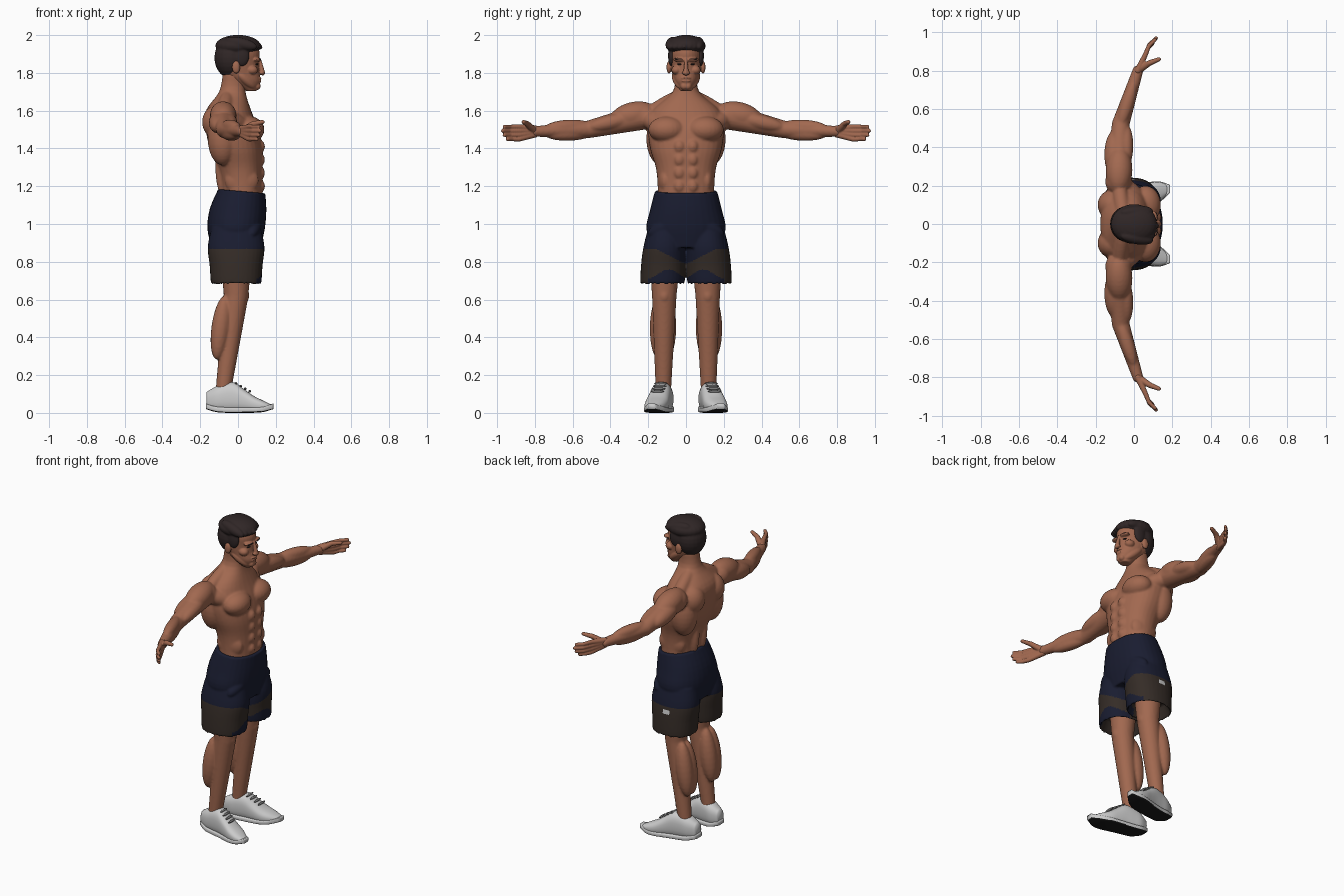
import bpy, bmesh, math
from mathutils import Vector, Matrix

if "Cube" in bpy.data.objects:
    bpy.data.objects.remove(bpy.data.objects["Cube"])

ahead, out, up = Vector((1, 0, 0)), Vector((0, 1, 0)), Vector((0, 0, 1))


def material(name, red, green, blue):
    made = bpy.data.materials.new(name)
    made.use_nodes = True
    made.diffuse_color = (red, green, blue, 1)
    shader = made.node_tree.nodes["Principled BSDF"]
    shader.inputs["Base Color"].default_value = made.diffuse_color
    shader.inputs["Roughness"].default_value = .7
    return made


skin = material("tan skin", .36, .14, .08)
dark_hair = material("dark hair", .03, .02, .02)
navy = material("navy cloth", .01, .012, .03)
brown = material("brown cloth", .035, .025, .02)
white = material("shoe white", .6, .6, .6)
black = material("sole black", .01, .01, .01)
grey = material("lace grey", .2, .2, .2)


def loft(bm, rows, axes, power=.9, sides=32, steps=4):
    """Skin smooth rings; a row is x, y, z and the half sizes along the two axes."""
    rows = [Vector(row) for row in rows]
    first, second = ("xyz".index(letter) for letter in axes)
    path = []
    for index in range(len(rows) - 1):
        start, end = rows[index], rows[index + 1]
        leave = (end - rows[max(index - 1, 0)]) / 2
        arrive = (rows[min(index + 2, len(rows) - 1)] - start) / 2
        for step in range(steps):
            t = step / steps
            ease = t * t * (3 - 2 * t)
            path.append(start.lerp(end, ease) + leave * t * (1 - t) ** 2 - arrive * t * t * (1 - t))
    path.append(rows[-1])
    rings = []
    for row in path:
        ring = []
        for side in range(sides):
            angle = math.tau * side / sides
            point = Vector(row[:3])
            for axis, size, wave in ((first, row[3], math.cos(angle)), (second, row[4], math.sin(angle))):
                point[axis] += size * math.copysign(abs(wave) ** power, wave)
            ring.append(bm.verts.new(point))
        rings.append(ring)
    for low, high in zip(rings, rings[1:]):
        for side in range(sides):
            after = (side + 1) % sides
            bm.faces.new((low[side], low[after], high[after], high[side]))
    bm.faces.new(rings[0])
    bm.faces.new(rings[-1])


def column(base, step, centres, depths, widths):
    """Rows of an upright loft at even heights."""
    return [(centre, 0, base + step * level, depth, width)
            for level, (centre, depth, width) in enumerate(zip(centres, depths, widths))]


def ball(bm, centre, *radii):
    place = Matrix.Translation(centre) @ Matrix.Diagonal((*radii, 1))
    bmesh.ops.create_uvsphere(bm, u_segments=24, v_segments=14, radius=1, matrix=place)


def along(start, end):
    turn = (end - start).to_track_quat('Z', 'Y').to_matrix().to_4x4()
    return Matrix.Translation((start + end) / 2) @ turn


def muscle(bm, bone, begin, finish_at, radius, shift=Vector()):
    """Spindle beside a bone, between two fractions of its length."""
    start, end = (bone[0].lerp(bone[1], part) + shift for part in (begin, finish_at))
    place = along(start, end) @ Matrix.Diagonal((radius, radius, (end - start).length / 2, 1))
    bmesh.ops.create_uvsphere(bm, u_segments=24, v_segments=14, radius=1, matrix=place)


def chain(bm, joints, radii):
    """Tapered links with round joints."""
    for joint, radius in zip(joints, radii):
        ball(bm, joint, radius, radius, radius)
    for start, end, wide, thin in zip(joints, joints[1:], radii, radii[1:]):
        bmesh.ops.create_cone(bm, cap_ends=True, segments=24, radius1=wide, radius2=thin,
                              depth=(end - start).length, matrix=along(start, end))


def mirror(bm):
    copies = bmesh.ops.duplicate(bm, geom=bm.verts[:] + bm.edges[:] + bm.faces[:])["geom"]
    for item in copies:
        if isinstance(item, bmesh.types.BMVert):
            item.co.y *= -1


def finish(name, bm, materials, voxel=None, rule=None):
    """Make the object, fuse its pieces if a voxel size is given, and colour it."""
    bmesh.ops.recalc_face_normals(bm, faces=bm.faces[:])
    mesh = bpy.data.meshes.new(name)
    bm.to_mesh(mesh)
    bm.free()
    part = bpy.data.objects.new(name, mesh)
    bpy.context.scene.collection.objects.link(part)
    if voxel:
        fuse = part.modifiers.new("fuse", 'REMESH')
        fuse.mode, fuse.voxel_size = 'VOXEL', voxel
        soften = part.modifiers.new("soften", 'SMOOTH')
        soften.factor, soften.iterations = .5, 3
        graph = bpy.context.evaluated_depsgraph_get()
        fused = bpy.data.meshes.new_from_object(part.evaluated_get(graph))
        part.modifiers.clear()
        part.data = fused
    part.data.materials.clear()
    for item in materials:
        part.data.materials.append(item)
    for face in part.data.polygons:
        face.use_smooth = True
        face.material_index = rule(face.center, face.normal) if rule else 0


# Joints of the left side
neck, shoulder = Vector((-.05, 0, 1.7)), Vector((-.08, .22, 1.57))
elbow, wrist = Vector((-.07, .52, 1.5)), Vector((.02, .8, 1.49))
hip, knee, ankle = Vector((-.01, .11, .9)), Vector((-.01, .115, .62)), Vector((-.08, .12, .1))
upper_arm, forearm, shin = (shoulder, elbow), (elbow, wrist), (knee, ankle)

# Torso and arms
bm = bmesh.new()
chain(bm, (shoulder, elbow, wrist), (.07, .046, .028))
muscle(bm, upper_arm, -.2, .6, .07, up * .02)
muscle(bm, upper_arm, .2, 1, .04, ahead * .03 + up * .01)
muscle(bm, upper_arm, .1, .9, .05, ahead * -.03)
for side in (-1, 1):
    muscle(bm, forearm, -.1, .8, .036, up * .02 * side)
muscle(bm, (neck, shoulder), -.1, 1.2, .04)
muscle(bm, (shoulder, ahead * .06 + out * .1 + up * 1.5), -.2, 1, .05)
ball(bm, (.06, .1, 1.5), .08, .1, .07)         # chest
ball(bm, (.02, .11, 1.23), .09, .04, .08)      # flank
ball(bm, (-.08, .13, 1.45), .08, .08, .14)     # side of back
ball(bm, (-.11, .1, 1.54), .08, .08, .09)      # shoulder blade
ball(bm, (-.08, .04, 1.3), .04, .03, .15)      # lower back
for row in range(4):                           # stomach
    ball(bm, (.11, .035, 1.2 + row * .07), .033, .032, .038)
mirror(bm)
loft(bm, column(1.1, .1, (.02, .02, .01, -.01, -.03, -.05, -.03, -.02),
                (.11, .11, .12, .14, .14, .12, .07, .06),
                (.15, .15, .16, .19, .2, .18, .07, .06)), "xy")
finish("torso_and_arms", bm, [skin], .0075)

# Hands, palms forward with thumbs up
bm = bmesh.new()
for row, reach in enumerate((.9, 1, .9, .7)):
    root = wrist + up * (.015 - row * .01)
    knuckle = wrist + ahead * .04 + out * .085 + up * (.025 - row * .022)
    middle = knuckle + (ahead * .02 + out * .05) * reach
    tip = middle + (ahead * .035 + out * .035) * reach
    chain(bm, (root, knuckle, middle, tip), (.018, .013, .011, .01))
thumb = wrist + ahead * .06 + out * .04 + up * .04
chain(bm, (wrist, thumb, thumb + ahead * .05 + out * .02 + up * .01), (.02, .015, .011))
mirror(bm)
finish("hands", bm, [skin], .004)

# Legs
bm = bmesh.new()
chain(bm, (hip, knee, ankle), (.09, .065, .04))
ball(bm, knee + ahead * .04, .03, .03, .04)
for side in (-1, 1):
    muscle(bm, shin, 0, .65, .05, ahead * -.058 + out * (.02 * side + .005))
mirror(bm)
finish("legs", bm, [skin], .0075)

# Head with brow, cheeks, nostrils, ears, lips, chin, jaw and nose
bm = bmesh.new()
ball(bm, (.1, .034, 1.87), .023, .036, .011)
ball(bm, (.075, .05, 1.815), .03, .027, .024)
ball(bm, (.126, .012, 1.8), .012, .009, .009)
ball(bm, (-.01, .09, 1.83), .022, .013, .034)
for height in (1.758, 1.772):
    ball(bm, (.11, .007, height), .015, .02, .006)
ball(bm, (.1, .01, 1.73), .02, .02, .02)
muscle(bm, (up * 1.8 + out * .065, Vector((.09, .025, 1.72))), 0, 1, .024)
mirror(bm)
chain(bm, (Vector((.115, 0, 1.87)), Vector((.13, 0, 1.8))), (.008, .014))
loft(bm, column(1.705, .05, (.07, .04, .01, 0, 0, 0), (.03, .08, .1, .11, .115, .1),
                (.03, .06, .074, .081, .083, .07)), "xy", 1)
finish("head", bm, [skin], .004)

# Eyes and eyebrows
bm = bmesh.new()
ball(bm, (.1, .034, 1.846), .007, .014, .004)
ball(bm, (.112, .037, 1.872), .011, .025, .005)
mirror(bm)
finish("eyes_and_eyebrows", bm, [dark_hair])

# Hair: sides, cap, crown and locks swept back
bm = bmesh.new()
ball(bm, (.02, .077, 1.89), .04, .018, .055)
mirror(bm)
ball(bm, (-.035, 0, 1.88), .09, .094, .11)
ball(bm, (0, 0, 1.943), .12, .104, .058)
for lock in range(-3, 4):
    fringe = Vector((.13 - abs(lock) * .01, lock * .026 - .01, 1.935))
    muscle(bm, (fringe, Vector((-.07, lock * .02, 1.975))), 0, 1, .032)
finish("hair", bm, [dark_hair], .005)


def shorts_rule(spot, normal):
    """Brown hem with a navy blotch in front, and a small pale tab on the left."""
    side = abs(spot.y)
    if spot.y > .19 and abs(spot.x + .02) < .022 and abs(spot.z - .835) < .011:
        return 2
    edge = .868 - (max(0, .16 - side) * .5 if spot.x > 0 else 0)
    blotch = spot.x > .02 and side < .2 and spot.z < .735 + .025 * math.sin(side * 28 - 1)
    return int(spot.z < edge and not blotch)


# Shorts with hollow leg ends
bm = bmesh.new()
loft(bm, [(-.01, .12, .76, .1, .09)] +
     [(-.01, .125 - level * .005, .68 + level * .1, depth, width) for level, (depth, width)
      in enumerate(((.13, .115), (.14, .118), (.15, .11), (.13, .09)))], "xy")
for row in range(3):
    fold = Vector((.1, .05, .82 + row * .1))
    muscle(bm, (fold, fold + out * .15 - ahead * .03 - up * .08), 0, 1, .038)
mirror(bm)
loft(bm, column(.875, .1, (-.01, -.01, 0, .02), (.13, .152, .15, .125), (.18, .21, .19, .165)), "xy")
for vert in bm.verts:
    vert.co.z -= max(0, vert.co.z - 1.05) * vert.co.x * .7
finish("shorts", bm, [navy, brown, white], .0065, shorts_rule)

# Shoes and soles, toes turned out and lifted
uppers, soles = bmesh.new(), bmesh.new()
upper_rows, sole_rows = [], []
for index, (width, top) in enumerate(((.03, .11), (.05, .14), (.053, .16), (.055, .16),
                                      (.058, .125), (.06, .09), (.05, .065), (.02, .04))):
    t = index / 7
    x, y, low = .35 * t - .167, .113 + .07 * t ** 1.5, .02 * abs(2 * t - 1) ** 4
    upper_rows.append((x, y, (top + low) / 2, width, (top - low) / 2))
    sole_rows.append((x * 1.02, y, low + .015, width * 1.07, .015))
loft(uppers, upper_rows, "yz", .8)
loft(soles, sole_rows, "yz", .4)
mirror(uppers)
mirror(soles)
finish("shoe_uppers", uppers, [white])
finish("shoe_soles", soles, [white, black], rule=lambda spot, normal: int(normal.z < -.5))

# Laces
bm = bmesh.new()
for row in range(4):
    middle = Vector((row * .024 - .01, .133 + row * .006, .156 - row * .014))
    muscle(bm, (middle - out * .036, middle + out * .036), 0, 1, .007)
mirror(bm)
finish("laces", bm, [grey])
